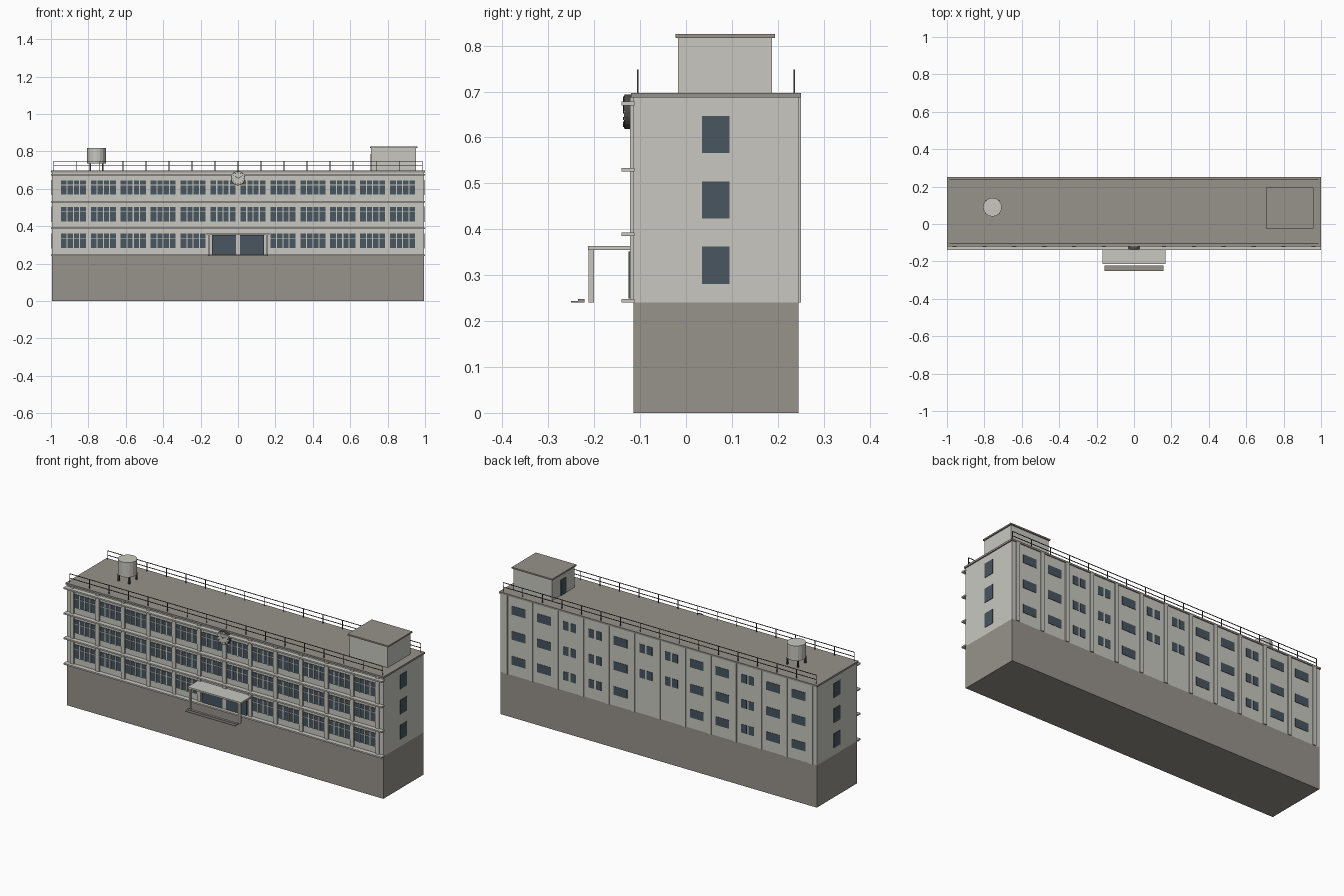
import bpy, bmesh, math
from mathutils import Matrix, Vector

if "Cube" in bpy.data.objects:
    bpy.data.objects.remove(bpy.data.objects["Cube"])


def material(name, r, g, b):
    m = bpy.data.materials.new(name)
    m.diffuse_color = (r, g, b, 1)
    m.use_nodes = True
    m.node_tree.nodes["Principled BSDF"].inputs["Base Color"].default_value = m.diffuse_color
    return m


WALL = material("pale plaster", 0.58, 0.575, 0.53)
STONE = material("grey stone", 0.31, 0.29, 0.26)
GLASS = material("blue grey glass", 0.065, 0.092, 0.115)
METAL = material("dark metal", 0.07, 0.07, 0.07)


def finish(name, bm, mat):
    me = bpy.data.meshes.new(name)
    bm.to_mesh(me)
    bm.free()
    me.materials.append(mat)
    ob = bpy.data.objects.new(name, me)
    bpy.context.collection.objects.link(ob)
    return ob


def boxes(name, mat, *items):
    """One object made of boxes given as (x0, x1, y0, y1, z0, z1)."""
    bm = bmesh.new()
    for x0, x1, y0, y1, z0, z1 in items:
        size = Matrix.Diagonal((x1 - x0, y1 - y0, z1 - z0, 1))
        mid = Vector((x0 + x1, y0 + y1, z0 + z1)) / 2
        bmesh.ops.create_cube(bm, size=1, matrix=Matrix.Translation(mid) @ size)
    return finish(name, bm, mat)


def cylinder(name, mat, centre, radius, depth, sides, rot=Matrix()):
    bm = bmesh.new()
    bmesh.ops.create_cone(bm, cap_ends=True, segments=sides, radius1=radius,
                          radius2=radius, depth=depth,
                          matrix=Matrix.Translation(centre) @ rot)
    return finish(name, bm, mat)


FRONT, BACK = -0.114, 0.245
BAY = 0.16
bay_centres = [-0.88 + BAY * i for i in range(12)]
pillar_xs = [-0.96 + BAY * i for i in range(13)]
floors = [0.283, 0.425, 0.568]          # window sill heights

# Main masses
boxes("basement", STONE, (-0.994, 0.994, FRONT, BACK, 0, 0.24))
boxes("main_walls", WALL, (-0.994, 0.994, FRONT, BACK, 0.24, 0.688))
boxes("roof_slab", STONE, (-1, 1, -0.12, 0.25, 0.687, 0.697))

# Front and back pilasters, front floor ledges
boxes("front_pilasters", WALL,
      *[(x - 0.011, x + 0.011, -0.122, FRONT + 0.001, 0.24, 0.687) for x in pillar_xs])
boxes("back_pilasters", WALL,
      *[(x - 0.011, x + 0.011, BACK - 0.001, 0.25, 0.24, 0.687) for x in pillar_xs])
boxes("floor_ledges", WALL,
      *[(-1, 1, -0.14, -0.112, z, z + 0.008) for z in (0.24, 0.385, 0.526, 0.67)])

# Front windows with glazing bars; the two middle ground bays hold the doors
panes, bars = [], []
for i, x in enumerate(bay_centres):
    for f, z in enumerate(floors):
        if f == 0 and i in (5, 6):
            continue
        panes.append((x - 0.067, x + 0.067, FRONT - 0.003, FRONT + 0.001, z, z + 0.077))
        for k in (-1, 0, 1):
            bx = x + k * 0.0335
            bars.append((bx - 0.003, bx + 0.003, FRONT - 0.006, FRONT, z, z + 0.077))
        bars.append((x - 0.067, x + 0.067, FRONT - 0.0055, FRONT, z + 0.05, z + 0.054))
boxes("front_windows", GLASS, *panes)
boxes("front_window_bars", WALL, *bars)

# Back windows: wide ones and split pairs, none on the ground in the middle
panes = []
for i, x in enumerate(reversed(bay_centres)):
    for f, z in enumerate(floors):
        if f == 0 and i in (5, 6):
            continue
        if i in (2, 3, 5, 6, 9):
            spans = [(-0.04, -0.006), (0.006, 0.04)]
        else:
            spans = [(-0.043, 0.043)]
        panes += [(x + a, x + b, BACK - 0.001, BACK + 0.002, z + 0.018, z + 0.066)
                  for a, b in spans]
boxes("back_windows", GLASS, *panes)

# End windows
boxes("end_windows", GLASS,
      *[(s * 0.9945 - 0.0015, s * 0.9945 + 0.0015, 0.035, 0.095, z - 0.002, z + 0.079)
        for s in (-1, 1) for z in floors])

# Entrance: glass doors, canopy, posts and steps
boxes("entrance_doors", GLASS,
      (-0.14, -0.011, -0.125, FRONT, 0.249, 0.352),
      (0.011, 0.14, -0.125, FRONT, 0.249, 0.352))
boxes("entrance_canopy", WALL, (-0.168, 0.168, -0.214, FRONT, 0.355, 0.364))
boxes("canopy_posts", WALL,
      *[(s * 0.155 - 0.006, s * 0.155 + 0.006, -0.212, -0.2, 0.24, 0.356) for s in (-1, 1)])
boxes("entrance_steps", STONE,
      (-0.157, 0.157, -0.25, -0.221, 0.24, 0.244),
      (-0.157, 0.157, -0.235, -0.221, 0.243, 0.248))

# Clock: rim, dial, hour marks and hands
face = Matrix.Rotation(math.pi / 2, 4, "X")
cz = 0.656
cylinder("clock_rim", METAL, (0, -0.124, cz), 0.038, 0.02, 24, face)
cylinder("clock_dial", WALL, (0, -0.125, cz), 0.035, 0.021, 24, face)
bm = bmesh.new()


def mark(angle, r0, r1, width):
    m = (Matrix.Translation((0, -0.136, cz)) @ Matrix.Rotation(angle, 4, "Y")
         @ Matrix.Translation((0, 0, (r0 + r1) / 2))
         @ Matrix.Diagonal((width, 0.002, r1 - r0, 1)))
    bmesh.ops.create_cube(bm, size=1, matrix=m)


for h in range(12):
    mark(h * math.pi / 6, 0.026, 0.033, 0.004)
mark(math.radians(60), -0.004, 0.025, 0.003)
mark(math.radians(-55), -0.004, 0.017, 0.004)
finish("clock_marks", bm, METAL)

# Stair house on the roof
boxes("stair_house", WALL, (0.712, 0.953, -0.017, 0.187, 0.69, 0.818))
boxes("stair_house_roof", STONE, (0.705, 0.96, -0.023, 0.194, 0.817, 0.825))
boxes("stair_house_door", GLASS, (0.709, 0.713, 0.06, 0.11, 0.697, 0.785))

# Water tank on legs
tx, ty = -0.757, 0.09
cylinder("water_tank", WALL, (tx, ty, 0.777), 0.05, 0.084, 16)
boxes("tank_legs", METAL,
      *[(tx + a * 0.033 - 0.004, tx + a * 0.033 + 0.004,
         ty + b * 0.033 - 0.004, ty + b * 0.033 + 0.004, 0.69, 0.737)
        for a in (-1, 1) for b in (-1, 1)])

# Roof railings along front and back
t = 0.0015
rails = []
for y in (-0.105, 0.236):
    rails += [(-0.985, 0.985, y - t, y + t, z - t, z + t) for z in (0.722, 0.747)]
    for i in range(17):
        x = -0.984 + 0.123 * i
        rails.append((x - t, x + t, y - t, y + t, 0.69, 0.748))
boxes("roof_railings", METAL, *rails)
